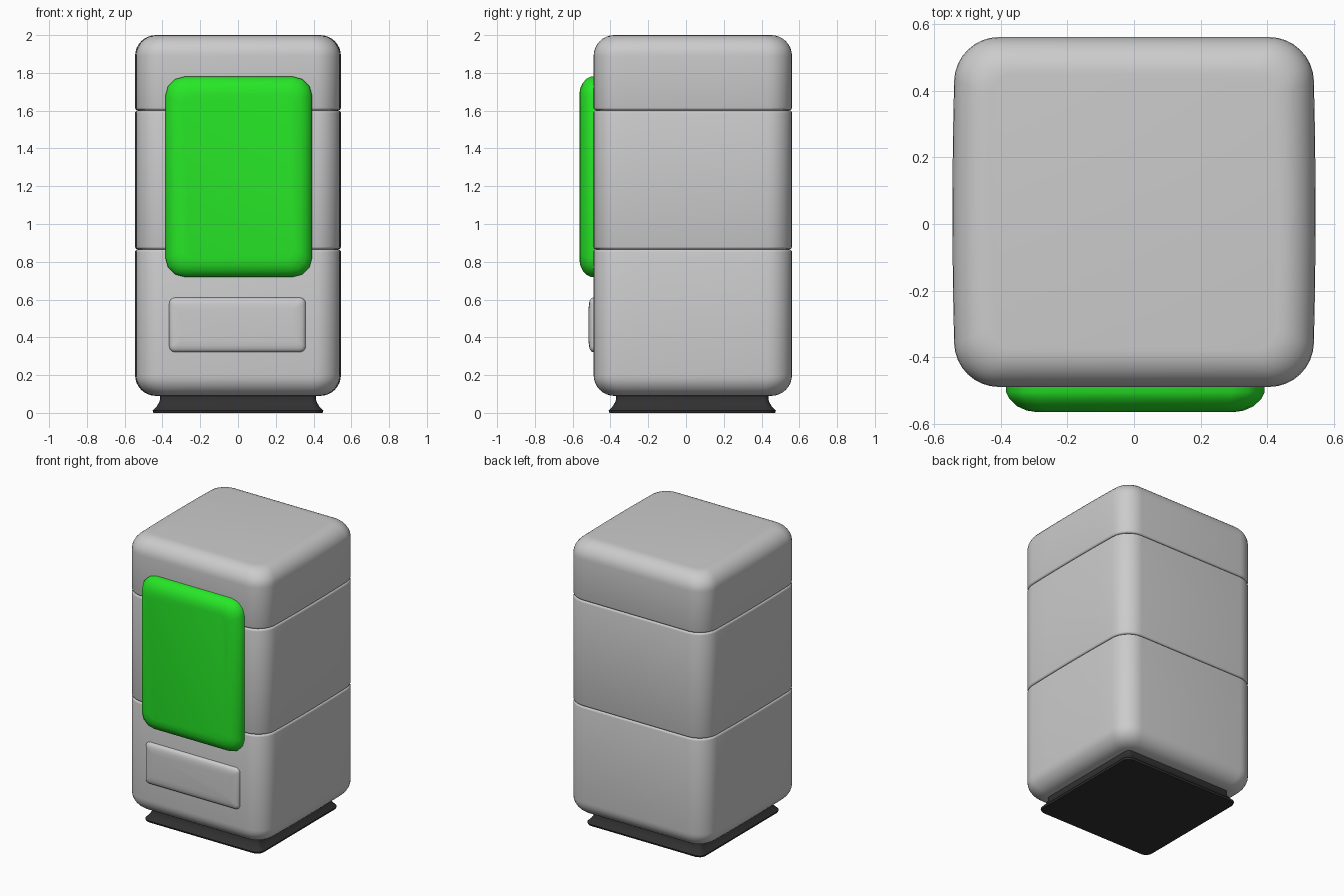
import bpy, bmesh, math

if "Cube" in bpy.data.objects:
    bpy.data.objects.remove(bpy.data.objects["Cube"])


def material(name, color):
    m = bpy.data.materials.new(name)
    m.diffuse_color = color
    m.use_nodes = True
    m.node_tree.nodes["Principled BSDF"].inputs["Base Color"].default_value = m.diffuse_color
    return m


def rounded_rect(hx, hy, r, seg, bow=0.0):
    """Counter-clockwise rounded rectangle; bow swells the x sides slightly."""
    pts = []
    for k, (sx, sy) in enumerate([(1, 1), (-1, 1), (-1, -1), (1, -1)]):
        for i in range(seg + 1):
            a = math.pi / 2 * (k + i / seg)
            pts.append((sx * (hx - r) + r * math.cos(a), sy * (hy - r) + r * math.sin(a)))
        if bow and sx * sy < 0:
            # extra points along the left and right sides
            x, y = pts[-1]
            pts += [(x, y * (1 - 2 * j / 6)) for j in range(1, 6)]
    return [(x + math.copysign(bow, x) * (1 - (y / hy) ** 2), y) for x, y in pts]


def loft(name, hx, hy, r, profile, centre, seg=6, bow=0.0, facing_front=False, mat=None, angle=40):
    """Stack rounded rectangles following a profile of (inset, height)."""
    bm = bmesh.new()
    rings = []
    for inset, h in profile:
        pts = rounded_rect(hx - inset, hy - inset, max(r - inset * 0.6, 0.015), seg, bow)
        if facing_front:
            co = [(centre[0] + x, -h, centre[1] + y) for x, y in pts]
        else:
            co = [(centre[0] + x, centre[1] + y, h) for x, y in pts]
        rings.append([bm.verts.new(c) for c in co])
    n = len(rings[0])
    for a, b in zip(rings, rings[1:]):
        for i in range(n):
            j = (i + 1) % n
            bm.faces.new((a[i], a[j], b[j], b[i]))
    bm.faces.new(rings[0][::-1])
    bm.faces.new(rings[-1])
    bmesh.ops.recalc_face_normals(bm, faces=bm.faces)
    me = bpy.data.meshes.new(name)
    bm.to_mesh(me)
    bm.free()
    ob = bpy.data.objects.new(name, me)
    bpy.context.collection.objects.link(ob)
    if mat:
        me.materials.append(mat)
    bpy.ops.object.select_all(action='DESELECT')
    ob.select_set(True)
    bpy.context.view_layer.objects.active = ob
    bpy.ops.object.shade_smooth_by_angle(angle=math.radians(angle))
    return ob


def edge_round(z, r, direction, steps):
    """Quarter-round from the end face (inset r) to the side (inset 0)."""
    return [(r * (1 - math.sin(t)), z + direction * r * (1 - math.cos(t)))
            for t in (math.pi / 2 * i / steps for i in range(steps + 1))]


green = material("screen_green", (0.02, 0.8, 0.02, 1))
black = material("base_black", (0.03, 0.03, 0.03, 1))

# Cabinet: three stacked shells, big rounding at the ends, small at the seams
BIG, SMALL = 0.11, 0.014
shells = [("lower_cabinet", 0.09, 0.866, BIG, SMALL),
          ("middle_cabinet", 0.866, 1.602, SMALL, SMALL),
          ("upper_cabinet", 1.602, 2.0, SMALL, BIG)]
for name, z0, z1, r0, r1 in shells:
    prof = edge_round(z0, r0, 1, 8 if r0 == BIG else 3)
    prof += edge_round(z1, r1, -1, 8 if r1 == BIG else 3)[::-1]
    loft(name, 0.536, 0.525, 0.13, prof, (0, 0.036), seg=8, bow=0.009)

# Flared plinth
loft("base", 0.452, 0.443, 0.05,
     [(0.004, 0.0), (0.0, 0.012), (0.022, 0.035), (0.036, 0.058), (0.04, 0.075), (0.04, 0.13)],
     (0, 0.033), seg=4, mat=black)

# Green display panel, chunky rounded pad
loft("display_panel", 0.388, 0.53, 0.10,
     [(0, 0.45), (0, 0.505), (0.01, 0.525), (0.033, 0.547), (0.062, 0.56), (0.095, 0.565)],
     (0.004, 1.25), seg=3, facing_front=True, mat=green, angle=60)

# Dispenser flap below the display
loft("dispenser_flap", 0.361, 0.144, 0.03,
     [(0, 0.46), (0, 0.493), (0.005, 0.503), (0.016, 0.510), (0.035, 0.514), (0.06, 0.516)],
     (-0.003, 0.466), seg=4, facing_front=True, angle=60)
